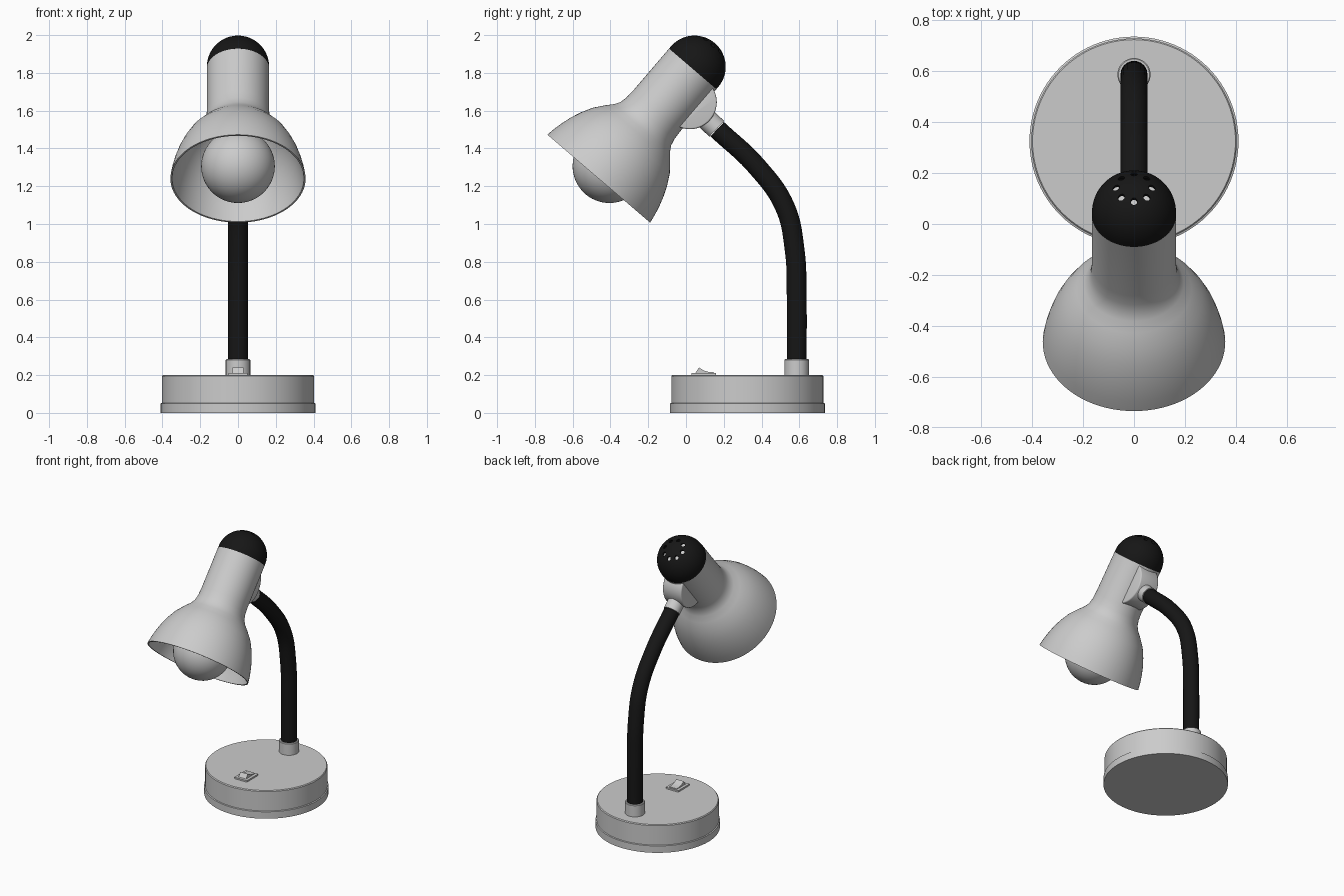
import bpy, bmesh, math
from mathutils import Vector, Matrix

if "Cube" in bpy.data.objects:
    bpy.data.objects.remove(bpy.data.objects["Cube"])

HEAD = Matrix.Translation((0, -0.462, 1.24)) @ Matrix.Rotation(-0.708, 4, 'X')

black = bpy.data.materials.new("black_plastic")
black.diffuse_color = (0.008, 0.008, 0.008, 1)
black.use_nodes = True
black.node_tree.nodes["Principled BSDF"].inputs["Base Color"].default_value = black.diffuse_color


def finish(bm, name, mat=None, smooth=True, angle=35):
    bmesh.ops.remove_doubles(bm, verts=bm.verts, dist=1e-5)
    bmesh.ops.recalc_face_normals(bm, faces=bm.faces)
    me = bpy.data.meshes.new(name)
    bm.to_mesh(me)
    bm.free()
    ob = bpy.data.objects.new(name, me)
    bpy.context.collection.objects.link(ob)
    if mat:
        me.materials.append(mat)
    if smooth:
        shade(ob, angle)
    return ob


def shade(ob, angle=35):
    bpy.ops.object.select_all(action='DESELECT')
    ob.select_set(True)
    bpy.context.view_layer.objects.active = ob
    bpy.ops.object.shade_smooth_by_angle(angle=math.radians(angle))


def revolve(name, profile, matrix, mat=None, closed=False, steps=64):
    """Spin a (radius, height) profile around local z."""
    bm = bmesh.new()
    vs = [bm.verts.new((r, 0, h)) for r, h in profile]
    pairs = list(zip(vs, vs[1:])) + ([(vs[-1], vs[0])] if closed else [])
    es = [bm.edges.new(p) for p in pairs]
    bmesh.ops.spin(bm, geom=vs + es, axis=(0, 0, 1), cent=(0, 0, 0),
                   angle=2 * math.pi, steps=steps)
    bm.transform(matrix)
    return finish(bm, name, mat)


def extrude_x(name, outline, half, bevel=0.0):
    """Extrude a (y, z) outline to both sides of x = 0."""
    bm = bmesh.new()
    f = bm.faces.new([bm.verts.new((-half, y, z)) for y, z in outline])
    ext = bmesh.ops.extrude_face_region(bm, geom=[f])['geom']
    bmesh.ops.translate(bm, vec=(2 * half, 0, 0),
                        verts=[v for v in ext if isinstance(v, bmesh.types.BMVert)])
    if bevel:
        rim = [e for e in bm.edges
               if abs(e.verts[0].co.x - e.verts[1].co.x) < 1e-6]
        bmesh.ops.bevel(bm, geom=rim, offset=bevel, segments=3, profile=0.5,
                        affect='EDGES')
    return finish(bm, name)


# Round base with a slightly wider foot
revolve("base", [(0, 0), (0.41, 0), (0.41, 0.05), (0.403, 0.053), (0.403, 0.194),
                 (0.398, 0.2), (0, 0.2)], Matrix.Translation((0, 0.325, 0)), steps=96)

# Collar holding the arm
revolve("base_collar", [(0, 0.19), (0.065, 0.19), (0.065, 0.281), (0.061, 0.285), (0, 0.285)],
        Matrix.Translation((0, 0.586, 0)), steps=48)

# Rocker switch
extrude_x("switch_frame", [(0.03, 0.195), (0.16, 0.195), (0.16, 0.211), (0.03, 0.211)], 0.05)
extrude_x("switch_rocker", [(0.045, 0.205), (0.148, 0.205), (0.148, 0.215), (0.12, 0.217),
                            (0.095, 0.224), (0.069, 0.24)], 0.03)

# Flexible arm
cu = bpy.data.curves.new("arm", 'CURVE')
cu.dimensions = '3D'
cu.bevel_depth = 0.053
cu.bevel_resolution = 7
cu.resolution_u = 10
cu.use_fill_caps = True
path = [(0.586, 0.27), (0.586, 0.6), (0.575, 0.864), (0.523, 1.092), (0.375, 1.304), (0.165, 1.502)]
sp = cu.splines.new('BEZIER')
sp.bezier_points.add(len(path) - 1)
for p, (y, z) in zip(sp.bezier_points, path):
    p.co = (0, y, z)
    p.handle_left_type = p.handle_right_type = 'AUTO'
arm = bpy.data.objects.new("arm", cu)
bpy.context.collection.objects.link(arm)
cu.materials.append(black)
bpy.context.view_layer.objects.active = arm
arm.select_set(True)
bpy.ops.object.convert(target='MESH')
shade(bpy.context.view_layer.objects.active)

# Sleeve at the upper end of the arm
axis = Vector((0, -0.73, 0.68))
sleeve = Matrix.Translation((0, 0.163, 1.504)) @ axis.to_track_quat('Z', 'Y').to_matrix().to_4x4()
revolve("arm_sleeve", [(0, 0), (0.057, 0), (0.057, 0.16), (0, 0.16)], sleeve, steps=48)

# Rounded joint block behind the head
ring = [(0.02 + 0.143 * math.cos(a), 1.645 + 0.143 * math.sin(a))
        for a in (2 * math.pi * i / 48 for i in range(48))]
# keep it inside the far wall of the lamp tube
half_disc = []
for y, z in ring:
    p = HEAD.inverted() @ Vector((0, y, z))
    p.y = max(p.y, 0.125)
    q = HEAD @ p
    if not half_disc or (Vector(half_disc[-1]) - Vector((q.y, q.z))).length > 1e-4:
        half_disc.append((q.y, q.z))
extrude_x("joint_block", half_disc, 0.075, 0.008)

# Bell shade and tube, as one thin shell
outer = [(0.358, 0), (0.350, 0.05), (0.338, 0.1), (0.322, 0.152), (0.300, 0.205), (0.268, 0.265),
         (0.226, 0.318), (0.195, 0.352), (0.177, 0.382), (0.168, 0.42), (0.165, 0.47), (0.165, 0.765)]
inner = [(r - 0.009, h) for r, h in reversed(outer)]
revolve("lamp_shade", outer + inner, HEAD, closed=True, steps=80)

# Domed cap with a ring of vent holes
dome = [(0.165, 0.765)] + [(0.165 * math.cos(a), 0.78 + 0.165 * math.sin(a))
                           for a in (math.pi / 2 * i / 14 for i in range(15))]
dome_in = [(r * 0.94, 0.765 + (h - 0.765) * 0.94) for r, h in reversed(dome)]
cap = revolve("vented_cap", dome + dome_in, HEAD, black, steps=64, closed=True)
bm = bmesh.new()
for i in range(8):
    a = 2 * math.pi * i / 8
    m = HEAD @ Matrix.Translation((0.07 * math.sin(a), 0.07 * math.cos(a), 0.92))
    bmesh.ops.create_cone(bm, cap_ends=True, segments=16, radius1=0.013, radius2=0.013,
                          depth=0.12, matrix=m)
cutter = finish(bm, "vent_cutter", black, smooth=False)
cutter.hide_render = True
mod = cap.modifiers.new("vents", 'BOOLEAN')
mod.operation = 'DIFFERENCE'
mod.solver = 'EXACT'
mod.object = cutter
bpy.context.view_layer.objects.active = cap
bpy.ops.object.modifier_apply(modifier=mod.name)
bpy.data.objects.remove(cutter)
shade(cap)

# Socket inside the tube
revolve("bulb_socket", [(0, 0.42), (0.085, 0.42), (0.085, 0.6), (0.12, 0.62), (0.12, 0.82), (0, 0.82)],
        HEAD, steps=48)

# Bulb: globe with a narrowing neck
globe = [(0.195 * math.sin(a), 0.087 - 0.195 * math.cos(a))
         for a in (math.radians(140) * i / 22 for i in range(23))]
revolve("bulb", globe + [(0.1, 0.28), (0.083, 0.33), (0.075, 0.38), (0.072, 0.44), (0, 0.44)], HEAD)
